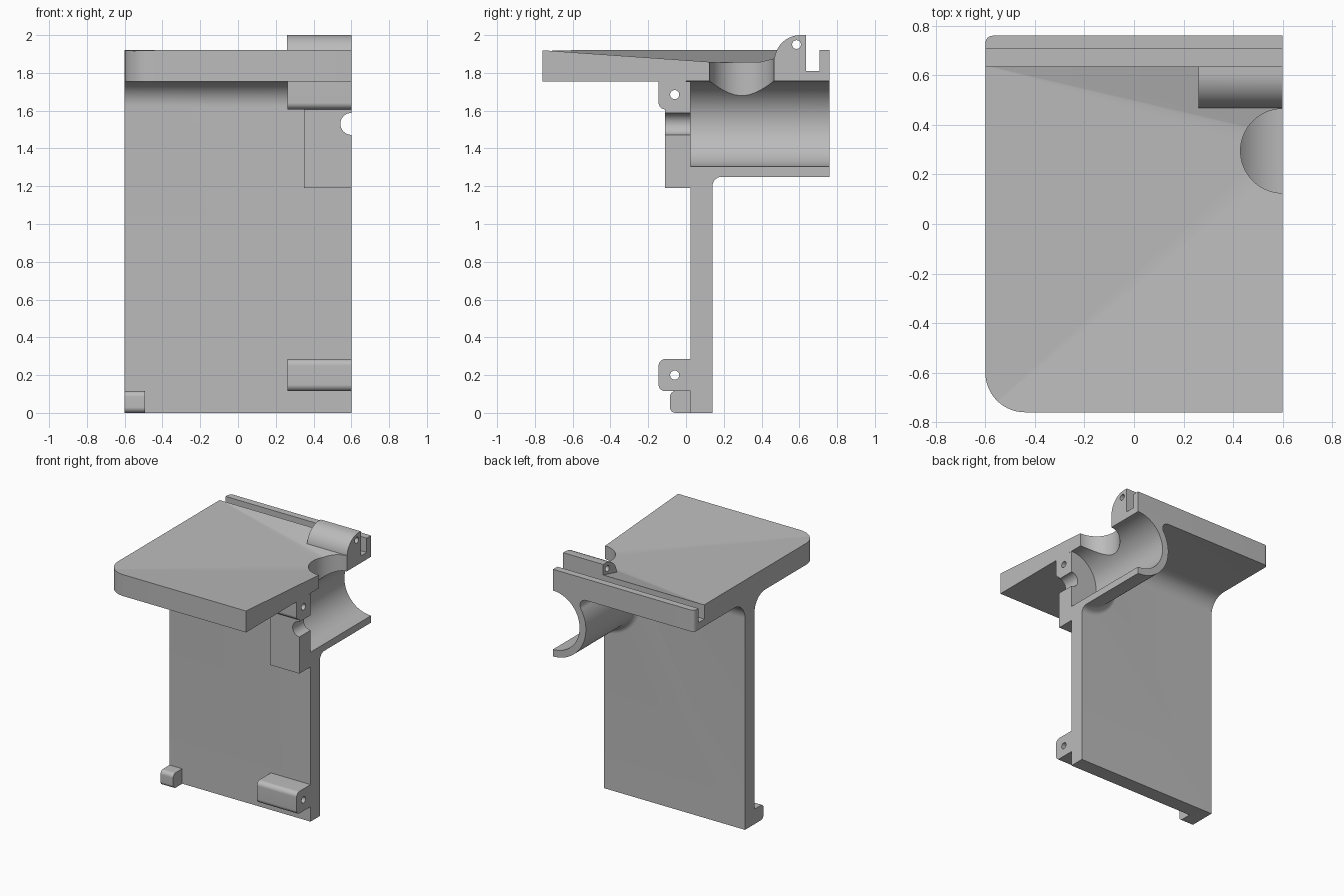
import bpy, bmesh, math
from mathutils import Vector

if "Cube" in bpy.data.objects:
    bpy.data.objects.remove(bpy.data.objects["Cube"], do_unlink=True)

grey = bpy.data.materials.new("plain_grey")
grey.use_nodes = True
grey.diffuse_color = (0.5, 0.5, 0.5, 1)
grey.node_tree.nodes["Principled BSDF"].inputs["Base Color"].default_value = (0.5, 0.5, 0.5, 1)

CUT = 0.6                    # flat section face on the +x side
OVER = 0.7                   # parts run past it before trimming
DECK_LOW, DECK_TOP = 1.755, 1.92
BORE_Z = 1.53
DRAIN_Y = 0.295
WALL_FRONT, WALL_BACK = 0.025, 0.14


def arc(cx, cy, r, start, end, n=16):
    angles = [math.radians(start + (end - start) * i / n) for i in range(n + 1)]
    return [(cx + r * math.cos(a), cy + r * math.sin(a)) for a in angles]


def circle(cx, cy, r, n=64):
    return arc(cx, cy, r, 0, 360, n)[:-1]


def rect(x0, y0, x1, y1):
    return [(x0, y0), (x1, y0), (x1, y1), (x0, y1)]


def finish(name, bm):
    bmesh.ops.recalc_face_normals(bm, faces=bm.faces)
    mesh = bpy.data.meshes.new(name)
    bm.to_mesh(mesh)
    bm.free()
    mesh.materials.append(grey)
    obj = bpy.data.objects.new(name, mesh)
    bpy.context.collection.objects.link(obj)
    return obj


def prism(name, points, axis, low, high):
    """Extrude a 2D outline along the given axis."""
    place = {"x": lambda u, v, t: (t, u, v),
             "y": lambda u, v, t: (u, t, v),
             "z": lambda u, v, t: (u, v, t)}[axis]
    bm = bmesh.new()
    a = [bm.verts.new(place(u, v, low)) for u, v in points]
    b = [bm.verts.new(place(u, v, high)) for u, v in points]
    bm.faces.new(a)
    bm.faces.new(b)
    for i in range(len(a)):
        j = (i + 1) % len(a)
        bm.faces.new((a[i], a[j], b[j], b[i]))
    return finish(name, bm)


def lathe(name, profile, n=96):
    """Revolve (y, radius) pairs about the bore axis."""
    bm = bmesh.new()
    rings = [[bm.verts.new((x, y, z)) for x, z in circle(CUT, BORE_Z, r, n)]
             for y, r in profile]
    bm.faces.new(rings[0])
    bm.faces.new(rings[-1])
    for p, q in zip(rings, rings[1:]):
        for i in range(n):
            j = (i + 1) % n
            bm.faces.new((p[i], p[j], q[j], q[i]))
    return finish(name, bm)


def combine(target, tool, operation):
    tool.hide_render = True
    mod = target.modifiers.new("combine", "BOOLEAN")
    mod.operation, mod.object, mod.solver = operation, tool, "EXACT"
    bpy.context.view_layer.objects.active = target
    bpy.ops.object.modifier_apply(modifier=mod.name)
    bpy.data.objects.remove(tool, do_unlink=True)


def add(target, tool):
    combine(target, tool, "UNION")


def cut(target, tool):
    combine(target, tool, "DIFFERENCE")


# Deck: slab with a large front and a small back corner radius
outline = ([(OVER, -0.76), (OVER, 0.76)] + arc(-0.57, 0.73, 0.03, 90, 180)
           + arc(-0.44, -0.6, 0.16, 180, 270))
body = prism("main_body", outline, "z", DECK_LOW, DECK_TOP)

# Wall with a fillet on both sides under the deck
R = 0.13
profile = ([(WALL_FRONT, 0), (WALL_BACK, 0)]
           + arc(WALL_BACK + R, DECK_LOW - R, R, 180, 90)
           + [(WALL_BACK + R, 1.78), (WALL_FRONT - R, 1.78)]
           + arc(WALL_FRONT - R, DECK_LOW - R, R, 90, 0))
add(body, prism("wall", profile, "x", -0.6, OVER))

# Tube, flared where it meets the wall
flare = arc(WALL_BACK + 0.05, 0.33, 0.05, 180, 270)
add(body, lathe("tube", [(0.08, 0.33)] + flare + [(0.76, 0.28)]))

# Fillet between tube and deck
gusset = (arc(CUT - 0.28, DECK_LOW - 0.05, 0.05, 90, -32)
          + [(CUT, 1.65), (CUT, 1.78), (CUT - 0.28, 1.78)])
add(body, prism("tube_fillet", gusset, "y", 0.1, 0.76))

# Groove along the back of the deck
cut(body, prism("groove", rect(0.635, 1.81, 0.707, 2.1), "x", -0.8, 0.9))

# Shallow dish sloping to the drain
bm = bmesh.new()
for z in (DECK_TOP, 2.1):
    for x, y in rect(-0.602, -0.762, 1.802, 0.64):
        bm.verts.new((x, y, z))
for x, y in circle(CUT, 0.3, 0.06):
    bm.verts.new((x, y, 1.85))
bmesh.ops.convex_hull(bm, input=bm.verts)
cut(body, finish("dish", bm))

# Drain and bore
cut(body, prism("drain", circle(CUT, DRAIN_Y, 0.17), "z", BORE_Z, 2.1))
cut(body, lathe("bore", [(0.0, 0.2265), (0.9, 0.2265)]))

# Hinge tab beside the groove
tab = [(0.635, 1.83), (0.635, 2.0)] + arc(0.607, 1.86, 0.14, 90, 180) + [(0.467, 1.83)]
add(body, prism("hinge_tab", tab, "x", 0.26, OVER))
cut(body, prism("tab_hole", circle(0.585, 1.95, 0.023), "x", 0.2, 0.8))
cut(body, prism("trim", rect(-2, -1, 2, 3), "x", CUT, 1.5))


def rounded_lug(name, x0, x1, y0, z0, z1, r, r_top):
    """Block on the front of the wall with rounded front edges."""
    pts = [(WALL_FRONT, z1)]
    pts += arc(y0 + r_top, z1 - r_top, r_top, 90, 180) if r_top else [(y0, z1)]
    pts += arc(y0 + r, z0 + r, r, 180, 270) + [(WALL_FRONT, z0)]
    return prism(name, pts, "x", x0, x1)


# Drilled lugs and corner hook
parts = [body]
for name, z0, z1, r_top, hole_z in (("upper_lug", 1.607, DECK_LOW, 0, 1.685),
                                    ("lower_lug", 0.115, 0.285, 0.035, 0.2)):
    lug = rounded_lug(name, 0.262, CUT, -0.145, z0, z1, 0.035, r_top)
    cut(lug, prism("lug_hole", circle(-0.06, hole_z, 0.024), "x", 0, 1))
    parts.append(lug)
parts.append(rounded_lug("corner_hook", -0.6, -0.492, -0.085, 0, 0.115, 0.03, 0.03))

# End pad closing the bore, with a small shaft hole
pad = prism("end_pad", rect(0.35, 1.19, CUT, 1.607), "y", -0.11, WALL_FRONT)
cut(pad, prism("shaft_hole", circle(CUT, BORE_Z, 0.058), "y", -0.5, 0.5))
parts.append(pad)

bpy.ops.object.select_all(action="DESELECT")
for part in parts:
    part.select_set(True)
bpy.context.view_layer.objects.active = body
bpy.ops.object.shade_smooth_by_angle(angle=math.radians(8))
